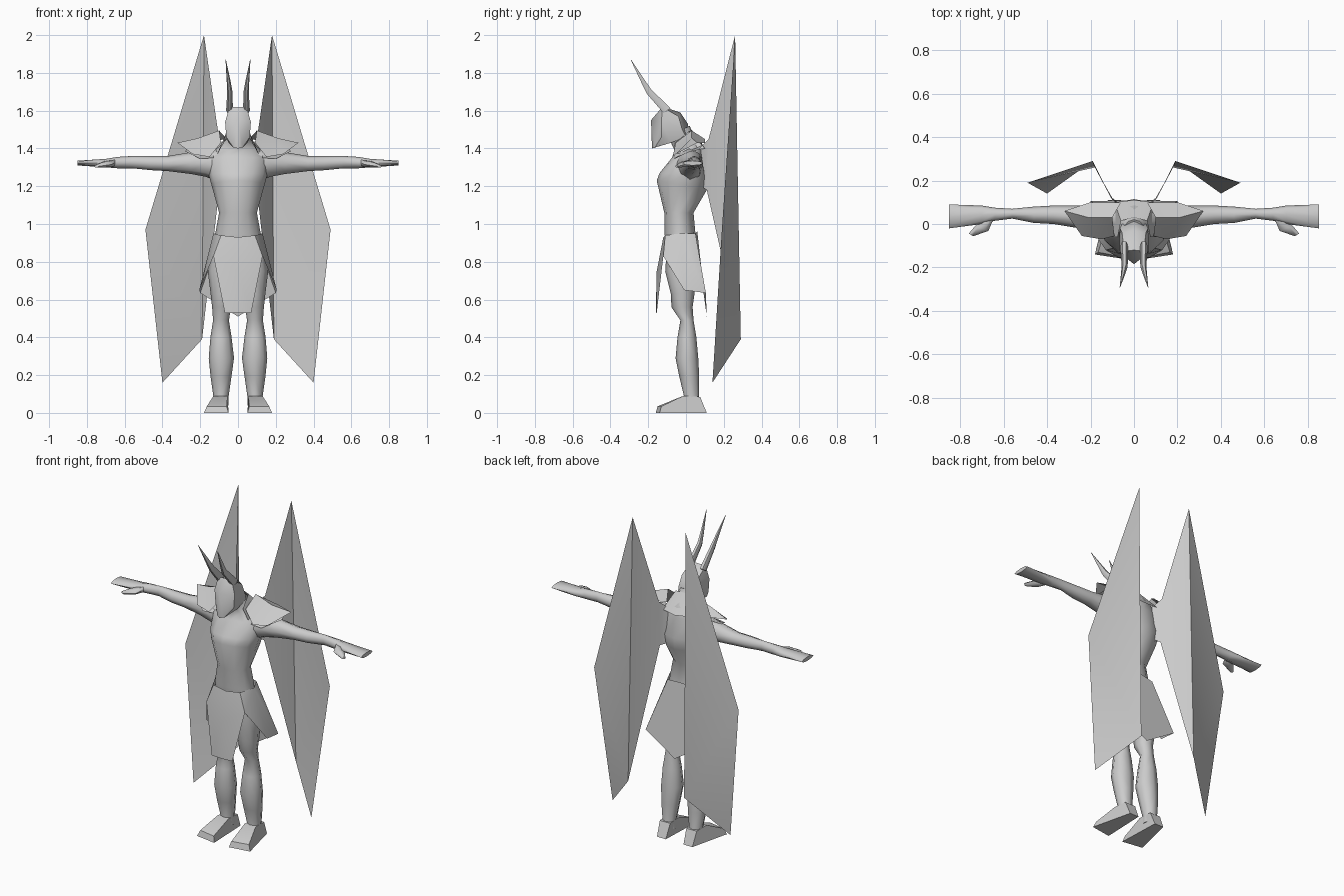
import bpy, math
from mathutils import Vector as V

grey = bpy.data.materials.new("plain grey")
grey.diffuse_color = (0.6, 0.6, 0.6, 1)


def make(name, verts, faces, mirror=True, angle=50):
    me = bpy.data.meshes.new(name)
    me.from_pydata([tuple(v) for v in verts], [], faces)
    me.materials.append(grey)
    ob = bpy.data.objects.new(name, me)
    bpy.context.collection.objects.link(ob)
    if mirror:
        m = ob.modifiers.new("mirror", 'MIRROR')
        m.use_clip = True
        m.merge_threshold = 0.0005
    bpy.ops.object.select_all(action='DESELECT')
    ob.select_set(True)
    bpy.context.view_layer.objects.active = ob
    bpy.ops.object.shade_smooth_by_angle(angle=math.radians(angle))
    return ob


def loft(name, rings, n=8, mirror=True, angle=60):
    """Each ring is (centre, half-axis u, half-axis v)."""
    verts, faces = [], []
    for c, u, v in rings:
        for i in range(n):
            a = 2 * math.pi * i / n
            verts.append(V(c) + V(u) * math.cos(a) + V(v) * math.sin(a))
    for r in range(len(rings) - 1):
        for i in range(n):
            j = (i + 1) % n
            faces.append((r*n + i, r*n + j, r*n + n + j, r*n + n + i))
    faces.append(tuple(reversed(range(n))))
    faces.append(tuple(range((len(rings) - 1) * n, len(rings) * n)))
    return make(name, verts, faces, mirror, angle)


def upright(x, hw, yf, zf, yb, zb):
    """Ring across the body: centre x, half width, front and back points."""
    return ((x, (yf+yb)/2, (zf+zb)/2), (hw, 0, 0), (0, (yb-yf)/2, (zb-zf)/2))


def sideways(x, z0, z1, y0, y1):
    """Ring across an arm at x, between z0..z1 and y0..y1."""
    return ((x, (y0+y1)/2, (z0+z1)/2), (0, (y1-y0)/2, 0), (0, 0, (z1-z0)/2))


# torso and neck
loft("torso", [upright(0, *r) for r in (
    (0.12, -0.10, 0.88, 0.05, 0.88), (0.12, -0.115, 0.95, 0.05, 0.95),
    (0.10, -0.115, 1.06, 0.04, 1.06), (0.14, -0.155, 1.23, 0.11, 1.18),
    (0.155, -0.14, 1.27, 0.115, 1.25), (0.16, -0.075, 1.35, 0.09, 1.37),
    (0.10, -0.06, 1.39, 0.085, 1.43), (0.055, -0.075, 1.42, 0.03, 1.49),
    (0.05, -0.09, 1.46, 0.02, 1.52))], n=12, mirror=False)

# arms with flat hands, thumbs
loft("arm", [sideways(*r) for r in (
    (0.10, 1.22, 1.40, -0.06, 0.09), (0.17, 1.25, 1.395, -0.04, 0.09),
    (0.25, 1.265, 1.38, -0.02, 0.085), (0.37, 1.28, 1.36, 0.0, 0.085),
    (0.46, 1.285, 1.36, 0.005, 0.08), (0.56, 1.295, 1.36, 0.025, 0.07),
    (0.64, 1.295, 1.355, 0.015, 0.075), (0.70, 1.30, 1.345, 0.0, 0.085),
    (0.85, 1.31, 1.335, -0.02, 0.09))])
loft("thumb", [((0.65, 0.035, 1.325), (0, 0.02, 0), (0, 0, 0.02)),
               ((0.70, -0.02, 1.315), (0.03, 0.012, 0), (0, 0, 0.016)),
               ((0.75, -0.05, 1.305), (0.01, 0.006, 0), (0, 0, 0.008))], n=6)

# legs
loft("leg", [upright(*r) for r in (
    (0.07, 0.065, -0.10, 0.90, 0.05, 0.90), (0.085, 0.075, -0.11, 0.75, 0.055, 0.75),
    (0.085, 0.06, -0.08, 0.63, 0.045, 0.63), (0.087, 0.05, -0.077, 0.56, 0.035, 0.56),
    (0.09, 0.042, -0.03, 0.49, 0.04, 0.49), (0.09, 0.056, -0.045, 0.40, 0.055, 0.40),
    (0.088, 0.067, -0.055, 0.29, 0.065, 0.29), (0.09, 0.055, -0.035, 0.19, 0.07, 0.19),
    (0.09, 0.04, -0.01, 0.085, 0.07, 0.085), (0.09, 0.04, -0.02, 0.04, 0.08, 0.04))])

# feet: wedge from heel to splayed toes
make("foot", [(0.06, 0.11, 0), (0.12, 0.11, 0), (0.18, -0.14, 0), (0.05, -0.16, 0),
              (0.055, 0.075, 0.085), (0.125, 0.075, 0.085), (0.13, -0.015, 0.09),
              (0.055, -0.015, 0.09), (0.165, -0.13, 0.035), (0.06, -0.15, 0.035)],
     [(0, 1, 2, 3), (4, 7, 6, 5), (7, 9, 8, 6), (0, 4, 5, 1), (1, 5, 6, 8, 2),
      (0, 3, 9, 7, 4), (3, 2, 8, 9)], angle=40)

# skirt: front panel, slit over each thigh, side flaps and pointed back
make("skirt", [(0, -0.12, 0.93), (0.09, -0.11, 0.94), (0.13, -0.03, 0.95),
               (0.09, 0.05, 0.95), (0, 0.06, 0.96), (0, -0.155, 0.75),
               (0, -0.16, 0.53), (0.07, -0.155, 0.53), (0.13, -0.12, 0.83),
               (0.205, -0.01, 0.65), (0.20, 0.105, 0.635), (0, 0.11, 0.51)],
     [(0, 5, 8, 1), (5, 6, 7, 8), (1, 8, 2), (2, 8, 9), (2, 9, 10, 3),
      (3, 10, 11, 4)], angle=40)

# helmet with a prow-shaped face plate
make("helmet", [(0, -0.18, 1.40), (0, -0.185, 1.55), (0, -0.12, 1.62), (0, -0.03, 1.59),
                (0, 0.01, 1.53), (0, 0.02, 1.47),
                (0.025, -0.165, 1.405), (0.062, -0.13, 1.46), (0.068, -0.13, 1.54),
                (0.045, -0.125, 1.62), (0.055, -0.04, 1.57), (0.065, -0.02, 1.50),
                (0.055, 0.0, 1.46), (0.05, -0.08, 1.43), (0, -0.08, 1.43)],
     [(0, 6, 7, 8, 1), (1, 8, 9, 2), (2, 9, 10, 3), (3, 10, 11, 4), (4, 11, 12, 5),
      (8, 11, 10, 9), (7, 13, 12, 11, 8), (6, 13, 7), (0, 14, 13, 6), (5, 12, 13, 14)],
     angle=40)

# horns
loft("horn", [((0.045, -0.10, 1.60), (0.018, 0, 0), (0, 0.022, 0.015)),
              ((0.043, -0.195, 1.70), (0.014, 0, 0), (0, 0.014, 0.012)),
              ((0.05, -0.23, 1.76), (0.010, 0, 0), (0, 0.010, 0.007)),
              ((0.065, -0.292, 1.87), (0.001, 0, 0), (0, 0.001, 0.001))], n=6)

# shoulder plates
make("shoulder_plate", [(0.06, 0.10, 1.45), (0.20, 0.10, 1.43), (0.32, 0.06, 1.43),
                        (0.24, -0.055, 1.37), (0.15, -0.07, 1.355), (0.09, -0.055, 1.43),
                        (0.10, 0.03, 1.495), (0.21, 0.03, 1.455)],
     [(0, 6, 7, 1), (1, 7, 2), (2, 7, 3), (7, 4, 3), (6, 5, 4, 7)], angle=30)
make("under_plate", [(0.12, 0.09, 1.42), (0.27, 0.07, 1.395), (0.28, 0.02, 1.385),
                     (0.20, -0.06, 1.345), (0.13, -0.06, 1.35)],
     [(0, 4, 3, 2, 1)], angle=30)

# raised collar behind the neck
make("collar", [(0, 0.03, 1.50), (0.06, 0.015, 1.49), (0.075, -0.06, 1.43),
                (0, 0.11, 1.39), (0.09, 0.10, 1.40), (0.11, -0.06, 1.37)],
     [(0, 3, 4, 1), (1, 4, 5, 2)])

# wings: thin sheets folded along a spine
make("wing", [(0.18, 0.26, 2.0), (0.19, 0.29, 0.39), (0.49, 0.19, 0.97),
              (0.40, 0.14, 0.16), (0.10, 0.12, 1.45), (0.10, 0.11, 1.18),
              (0.06, 0.07, 1.40), (0.05, 0.08, 1.20)],
     [(0, 2, 1), (2, 3, 1), (0, 1, 5, 4), (4, 5, 7, 6)], angle=60)
